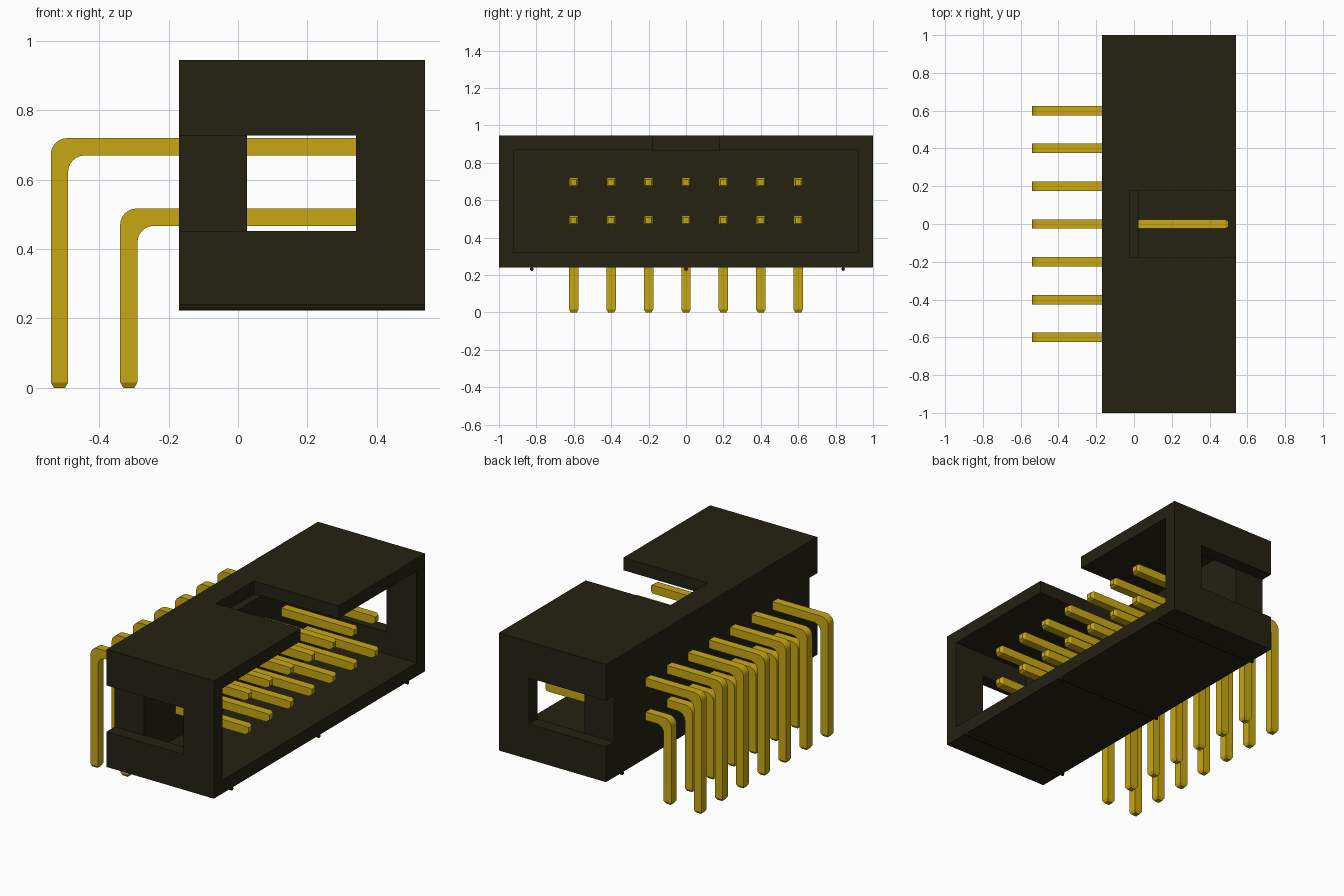
import bpy, bmesh, math

cube = bpy.data.objects.get("Cube")
if cube:
    bpy.data.objects.remove(cube, do_unlink=True)


def material(name, rgb):
    m = bpy.data.materials.new(name)
    m.use_nodes = True
    m.diffuse_color = (*rgb, 1)
    bsdf = next(n for n in m.node_tree.nodes if n.type == 'BSDF_PRINCIPLED')
    bsdf.inputs["Base Color"].default_value = (*rgb, 1)
    return m


black = material("dark plastic", (0.018, 0.016, 0.006))
gold = material("gold metal", (0.58, 0.39, 0.006))


def add(name, bm, mat):
    me = bpy.data.meshes.new(name)
    bmesh.ops.recalc_face_normals(bm, faces=bm.faces)
    bm.to_mesh(me)
    bm.free()
    me.materials.append(mat)
    ob = bpy.data.objects.new(name, me)
    bpy.context.collection.objects.link(ob)
    return ob


def box(name, x, y, z, mat=black):
    bm = bmesh.new()
    bmesh.ops.create_cube(bm, size=1)
    for v in bm.verts:
        v.co = [r[0] if c < 0 else r[1] for c, r in zip(v.co, (x, y, z))]
    return add(name, bm, mat)


def select_only(ob):
    bpy.ops.object.select_all(action='DESELECT')
    ob.select_set(True)
    bpy.context.view_layer.objects.active = ob


# Housing: a block with cavity, keying slot, end windows and rear end recesses
housing = box("housing", (-0.17, 0.54), (-1, 1), (0.24, 0.945))
cutters = [
    box("cavity_cutter", (0.025, 0.7), (-0.92, 0.92), (0.32, 0.87)),
    box("key_slot_cutter", (-0.02, 0.7), (-0.178, 0.178), (0.865, 1.1)),
    box("window_cutter", (0.026, 0.34), (-1.2, 1.2), (0.452, 0.728)),
    box("recess_cutter", (-0.3, 0.1), (0.925, 1.2), (0.452, 0.728)),
    box("recess_cutter", (-0.3, 0.1), (-1.2, -0.925), (0.452, 0.728)),
]
select_only(housing)
for c in cutters:
    mod = housing.modifiers.new("cut", 'BOOLEAN')
    mod.operation = 'DIFFERENCE'
    mod.solver = 'EXACT'
    mod.object = c
    bpy.ops.object.modifier_apply(modifier=mod.name)
    bpy.data.objects.remove(c, do_unlink=True)

# Thin round ribs under the housing
for i, y in enumerate((-0.825, 0.0, 0.84)):
    bm = bmesh.new()
    bmesh.ops.create_cone(bm, cap_ends=True, segments=10, radius1=0.01,
                          radius2=0.01, depth=0.71)
    rib = add(f"bottom_rib_{i + 1}", bm, black)
    rib.rotation_euler = (0, math.pi / 2, 0)
    rib.location = (0.185, y, 0.232)

# Bent square pins
W = 0.05       # pin thickness
R = 0.047      # bend radius
TIP = 0.016    # length of the tapered tip
END = 0.50     # mating end of the pins


def arc(cx, cz, steps=6):
    """Quarter circle from straight up round to -x."""
    return [(cx - R * math.sin(a), cz + R * math.cos(a))
            for a in (math.pi / 2 * k / steps for k in range(steps + 1))]


def pin(name, x, top):
    outer = arc(x + R, top - R)
    inner = arc(x + W + R, top - W - R)[::-1]
    outline = ([(END - TIP, top)] + outer + [(x, TIP), (x + W, TIP)]
               + inner + [(END - TIP, top - W)])
    bm = bmesh.new()
    face = bm.faces.new([bm.verts.new((px, -W / 2, pz)) for px, pz in outline])
    side = bmesh.ops.extrude_face_region(bm, geom=[face])["geom"]
    bmesh.ops.translate(bm, vec=(0, W, 0),
                        verts=[v for v in side if isinstance(v, bmesh.types.BMVert)])
    bmesh.ops.recalc_face_normals(bm, faces=bm.faces)
    # Tapered tips at both ends
    ends = [f for f in bm.faces if f.normal.x > 0.99
            and f.calc_center_median().x > END - TIP - 0.001 or f.normal.z < -0.99
            and f.calc_center_median().z < TIP + 0.001]
    bmesh.ops.inset_individual(bm, faces=ends, thickness=0.013, depth=TIP)
    ob = add(name, bm, gold)
    select_only(ob)
    bpy.ops.object.shade_smooth_by_angle(angle=math.radians(25))
    return ob


for row, x, top in (("upper", -0.54, 0.72), ("lower", -0.34, 0.517)):
    first = pin(f"{row}_pin_1", x, top)
    first.location.y = -0.6
    for i in range(1, 7):
        ob = first.copy()
        ob.name = f"{row}_pin_{i + 1}"
        ob.location.y = -0.6 + 0.2 * i
        bpy.context.collection.objects.link(ob)
